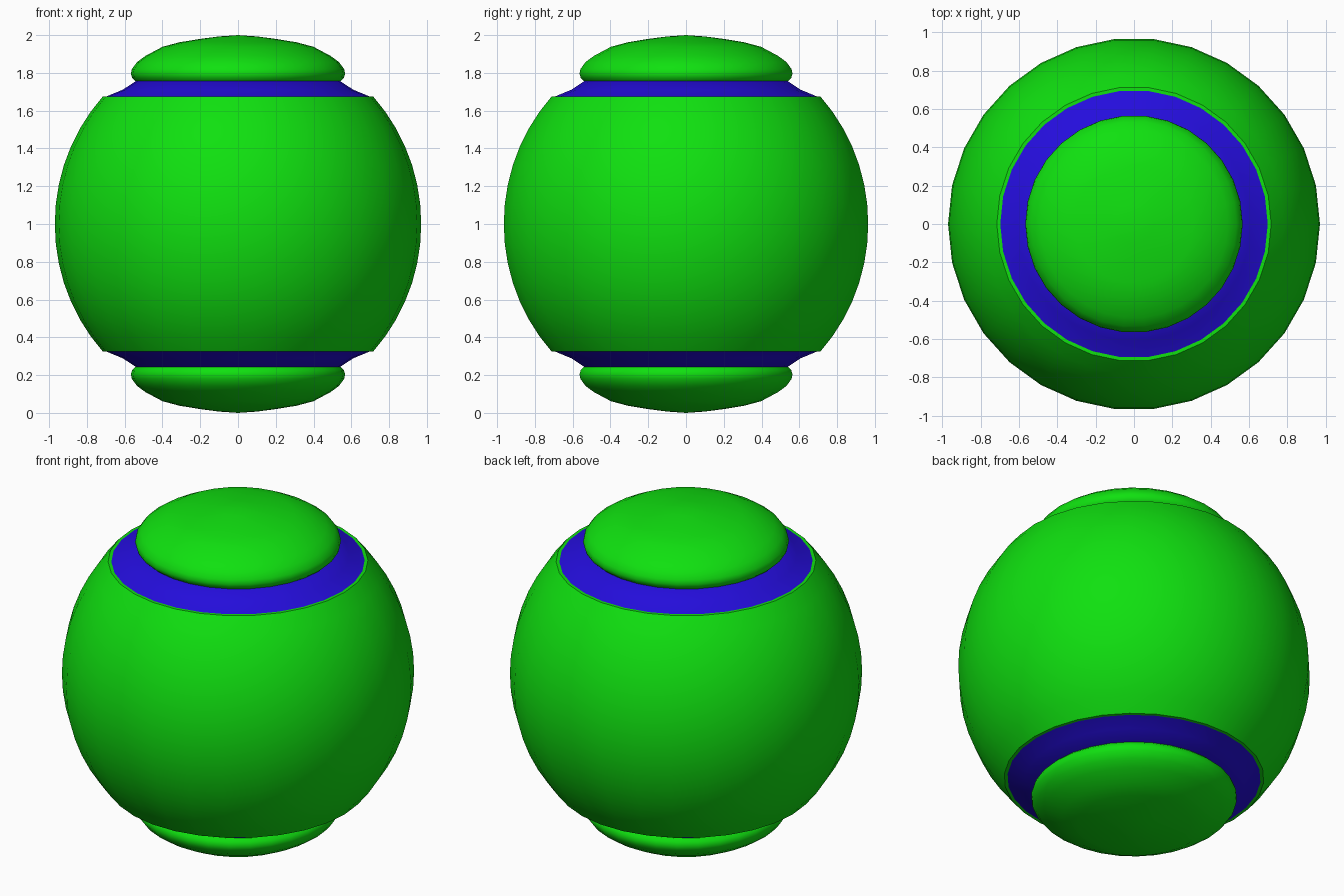
import bpy, bmesh, math

cube = bpy.data.objects.get("Cube")
if cube:
    bpy.data.objects.remove(cube, do_unlink=True)

SIDES = 30


def material(name, rgb):
    mat = bpy.data.materials.new(name)
    mat.use_nodes = True
    mat.diffuse_color = (*rgb, 1)
    mat.node_tree.nodes["Principled BSDF"].inputs["Base Color"].default_value = (*rgb, 1)
    return mat


def lathe(name, profile, mat):
    """Revolve (radius, height) points around the z axis."""
    bm = bmesh.new()
    verts = [bm.verts.new((r, 0, z)) for r, z in profile]
    edges = [bm.edges.new(pair) for pair in zip(verts, verts[1:])]
    bmesh.ops.spin(bm, geom=verts + edges, cent=(0, 0, 0), axis=(0, 0, 1),
                   angle=math.tau, steps=SIDES, use_merge=True)
    bmesh.ops.remove_doubles(bm, verts=bm.verts, dist=1e-4)
    bmesh.ops.recalc_face_normals(bm, faces=bm.faces)
    mesh = bpy.data.meshes.new(name)
    bm.to_mesh(mesh)
    bm.free()
    mesh.materials.append(mat)
    obj = bpy.data.objects.new(name, mesh)
    bpy.context.collection.objects.link(obj)
    bpy.ops.object.select_all(action="DESELECT")
    obj.select_set(True)
    bpy.context.view_layer.objects.active = obj
    bpy.ops.object.shade_smooth_by_angle(angle=math.radians(40))
    return obj


green = material("bright green", (0.005, 0.75, 0.005))
blue = material("deep blue", (0.018, 0.004, 0.72))

# Body: slightly narrow ball, cut off flat at both ends, with turned-in rims
RIM = math.asin(0.675)
STEPS = 14
angles = [RIM * (2 * i / STEPS - 1) for i in range(STEPS + 1)]
wall = [(0.97 * math.cos(a), 1 + math.sin(a)) for a in angles]
lathe("body", [(0, wall[0][1])] + wall + [(0, wall[-1][1])], green)

# Sloped collars and rounded end caps, mirrored about mid height
collar = [(0.705, 1.672), (0.61, 1.711), (0.54, 1.757), (0, 1.757)]
cap = [(0, 1.757), (0.543, 1.757), (0.56, 1.773), (0.567, 1.795), (0.562, 1.82),
       (0.535, 1.857), (0.49, 1.89), (0.40, 1.938), (0.31, 1.962),
       (0.20, 1.98), (0.10, 1.993), (0, 2.0)]
for place, flip in (("top", False), ("bottom", True)):
    for part, profile, mat in (("collar", collar, blue), ("cap", cap, green)):
        points = [(r, 2 - z if flip else z) for r, z in profile]
        lathe(f"{place}_{part}", points, mat)
